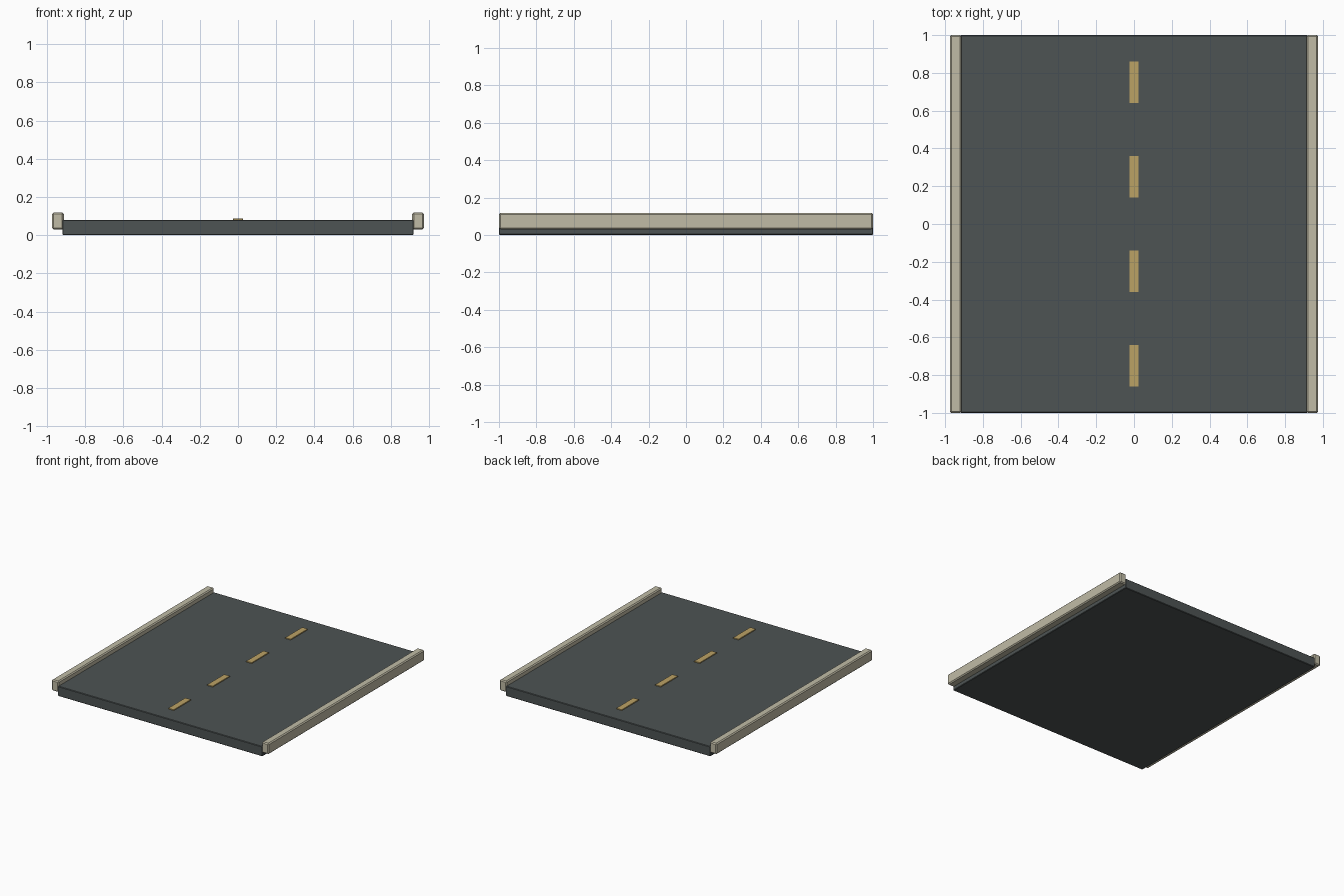
import bpy

if "Cube" in bpy.data.objects:
    bpy.data.objects.remove(bpy.data.objects["Cube"])


def material(name, rgb):
    m = bpy.data.materials.new(name)
    m.diffuse_color = (*rgb, 1)
    m.use_nodes = True
    m.node_tree.nodes["Principled BSDF"].inputs["Base Color"].default_value = m.diffuse_color
    return m


def block(name, lo, hi, mat, bevel):
    # Box between two corners with a small chamfer
    bpy.ops.mesh.primitive_cube_add(size=1, location=[(a + b) / 2 for a, b in zip(lo, hi)])
    ob = bpy.context.object
    ob.name = name
    ob.scale = [b - a for a, b in zip(lo, hi)]
    bpy.ops.object.transform_apply(location=False, rotation=False, scale=True)
    ob.data.materials.append(mat)
    mod = ob.modifiers.new("chamfer", 'BEVEL')
    mod.width = bevel
    mod.segments = 1
    return ob


asphalt = material("asphalt", (0.075, 0.087, 0.087))
concrete = material("concrete", (0.53, 0.50, 0.38))
paint = material("lane_paint", (0.50, 0.36, 0.13))

# Road slab
block("road_slab", (-0.92, -1, 0), (0.92, 1, 0.08), asphalt, 0.004)

# Kerbs along both sides
for side, name in ((-1, "left_kerb"), (1, "right_kerb")):
    x0, x1 = sorted((side * 0.913, side * 0.975))
    block(name, (x0, -1, 0.03), (x1, 1, 0.118), concrete, 0.008)

# Dashed centre line
for i in range(4):
    y = -0.75 + 0.5 * i
    block(f"lane_dash_{i + 1}", (-0.025, y - 0.11, 0.076), (0.025, y + 0.11, 0.087), paint, 0.001)
